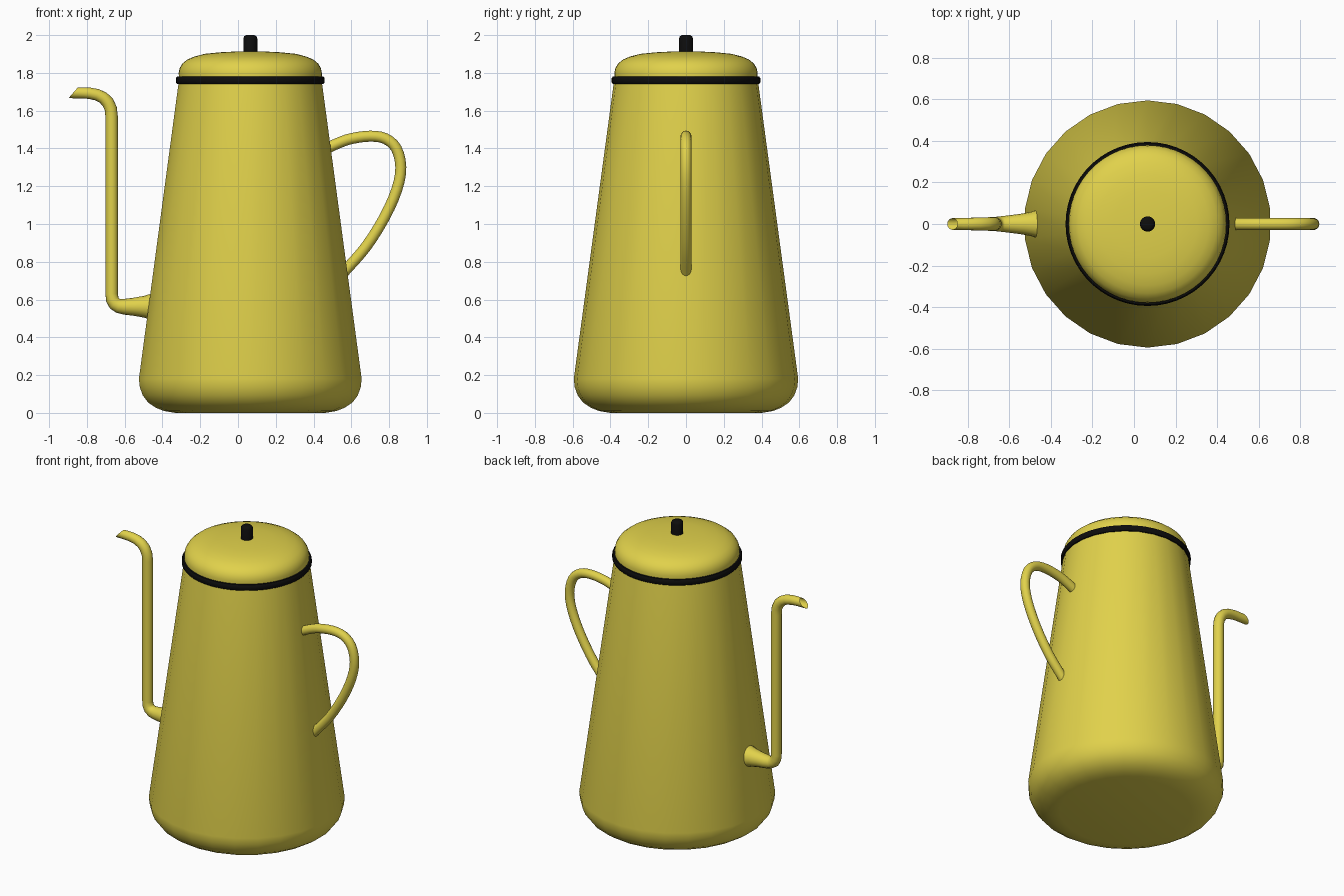
import bpy, bmesh, math
from mathutils import Vector

if "Cube" in bpy.data.objects:
    bpy.data.objects.remove(bpy.data.objects["Cube"])

CX = 0.065      # body axis
SIDES = 26


def material(name, rgb):
    m = bpy.data.materials.new(name)
    m.diffuse_color = (*rgb, 1)
    m.use_nodes = True
    m.node_tree.nodes["Principled BSDF"].inputs["Base Color"].default_value = m.diffuse_color
    return m


yellow = material("yellow enamel", (0.75, 0.64, 0.07))
black = material("black trim", (0.004, 0.004, 0.004))


def finish(name, bm, mat, angle):
    bmesh.ops.recalc_face_normals(bm, faces=bm.faces[:])
    me = bpy.data.meshes.new(name)
    bm.to_mesh(me)
    bm.free()
    me.materials.append(mat)
    ob = bpy.data.objects.new(name, me)
    bpy.context.collection.objects.link(ob)
    bpy.ops.object.select_all(action='DESELECT')
    ob.select_set(True)
    bpy.context.view_layer.objects.active = ob
    bpy.ops.object.shade_smooth_by_angle(angle=math.radians(angle))
    return ob


def skin(bm, rings, loop=False):
    pairs = list(zip(rings, rings[1:])) + ([(rings[-1], rings[0])] if loop else [])
    for a, b in pairs:
        n = len(a)
        for i in range(n):
            j = (i + 1) % n
            bm.faces.new((a[i], a[j], b[j], b[i]))


def lathe(name, profile, mat, sides=SIDES, caps=(True, True), loop=False, angle=40):
    """Revolve (radius, z) points around the body axis."""
    bm = bmesh.new()
    rings = []
    for r, z in profile:
        rings.append([bm.verts.new((CX + r * math.cos(t), r * math.sin(t), z))
                      for t in (math.pi / 2 + 2 * math.pi * i / sides for i in range(sides))])
    skin(bm, rings, loop)
    for use, ring in zip(caps, (rings[0], rings[-1])):
        if use:
            bm.faces.new(ring)
    return finish(name, bm, mat, angle)


def tube(name, path, mat, sides=16, end_cap=True, tip_shear=0.0):
    """Sweep a circle along (x, z, radius) points in the y = 0 plane."""
    bm = bmesh.new()
    rings = []
    for k, (x, z, r) in enumerate(path):
        a, b = path[max(k - 1, 0)], path[min(k + 1, len(path) - 1)]
        d = Vector((b[0] - a[0], 0, b[1] - a[1])).normalized()
        if tip_shear and k == len(path) - 1:
            d = Vector((-1, 0, 0))
        n = Vector((-d.z, 0, d.x))
        ring = []
        for i in range(sides):
            t = 2 * math.pi * i / sides
            p = Vector((x, 0, z)) + n * (r * math.cos(t)) + Vector((0, r * math.sin(t), 0))
            if tip_shear and k == len(path) - 1:
                p.x += tip_shear * (p.z - z)
            ring.append(bm.verts.new(p))
        rings.append(ring)
    skin(bm, rings)
    bm.faces.new(rings[0])
    if end_cap:
        bm.faces.new(rings[-1])
    return finish(name, bm, mat, 50)


def smooth_path(pts, steps=3):
    """Catmull-Rom subdivision."""
    p = [Vector(q) for q in pts]
    p = [2 * p[0] - p[1]] + p + [2 * p[-1] - p[-2]]
    out = []
    for i in range(1, len(p) - 2):
        a, b, c, d = p[i - 1:i + 3]
        for s in range(steps):
            t = s / steps
            out.append(0.5 * (2 * b + (c - a) * t + (2 * a - 5 * b + 4 * c - d) * t * t
                              + (3 * b - a - 3 * c + d) * t ** 3))
    return [tuple(v) for v in out + [p[-2]]]


# tapered body with rounded foot
lathe("body", [(0.40, 0.0), (0.46, 0.010), (0.505, 0.028), (0.545, 0.055), (0.573, 0.092),
               (0.589, 0.135), (0.594, 0.18), (0.382, 1.75)], yellow, caps=(True, False))

# black rim band
lathe("rim_band", [(0.37, 1.74), (0.388, 1.742), (0.394, 1.75), (0.394, 1.772),
                   (0.388, 1.78), (0.37, 1.782)], black, sides=52, caps=(False, False), loop=True)

# domed lid
lathe("lid", [(0.378, 1.77), (0.379, 1.80), (0.374, 1.825), (0.359, 1.85), (0.333, 1.871),
              (0.295, 1.887), (0.24, 1.901), (0.16, 1.909), (0.08, 1.913), (0.02, 1.914)],
      yellow, sides=52, caps=(False, True))

# lid knob
lathe("knob", [(0.037, 1.90), (0.037, 1.983), (0.032, 1.994), (0.022, 2.0)], black, sides=16)

# spout: flared root, elbow, riser, hooked tip with a slanted open mouth
tube("spout", [(-0.44, 0.562, 0.074), (-0.47, 0.562, 0.066), (-0.50, 0.562, 0.057),
               (-0.55, 0.562, 0.048), (-0.60, 0.562, 0.042), (-0.632, 0.566, 0.038),
               (-0.653, 0.579, 0.036), (-0.665, 0.60, 0.034), (-0.669, 0.63, 0.033),
               (-0.669, 1.57, 0.033), (-0.674, 1.612, 0.033), (-0.69, 1.645, 0.033),
               (-0.713, 1.668, 0.032), (-0.745, 1.684, 0.031), (-0.785, 1.692, 0.030),
               (-0.82, 1.694, 0.029), (-0.873, 1.694, 0.028)],
     yellow, end_cap=False, tip_shear=0.87)

# looped handle
R = 0.029
handle = [(0.47, 1.40), (0.53, 1.428), (0.60, 1.452), (0.70, 1.465), (0.78, 1.452), (0.838, 1.40),
          (0.862, 1.30), (0.841, 1.183), (0.775, 1.034), (0.675, 0.876), (0.56, 0.745)]
tube("handle", smooth_path([(x, z, R) for x, z in handle]), yellow)
